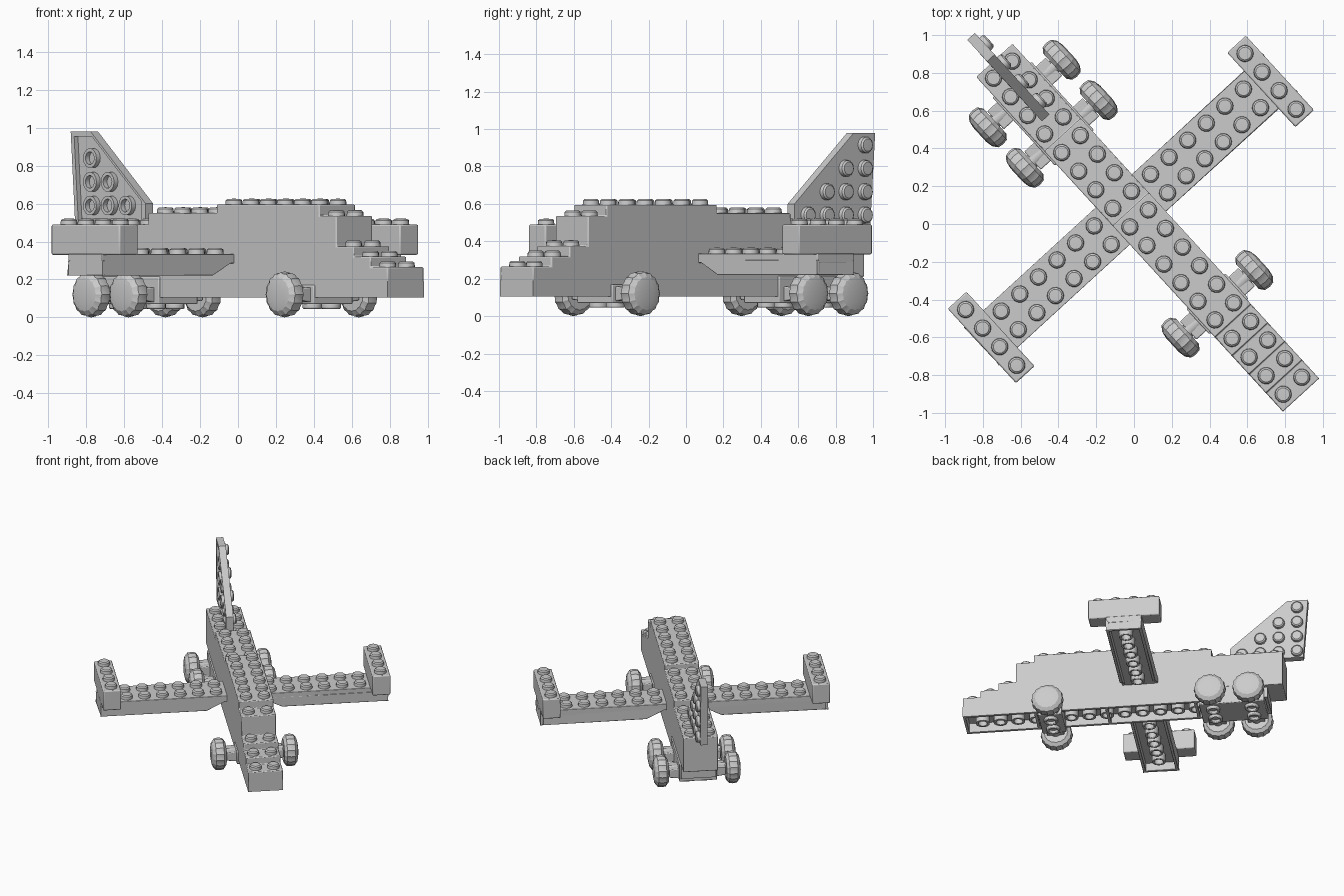
import bpy, bmesh, math
from mathutils import Matrix, Vector

cube = bpy.data.objects.get("Cube")
if cube:
    bpy.data.objects.remove(cube, do_unlink=True)

# One plain grey plastic
grey = bpy.data.materials.new("light_grey_plastic")
grey.use_nodes = True
colour = (0.6, 0.6, 0.6, 1)
grey.diffuse_color = colour
grey.node_tree.nodes["Principled BSDF"].inputs["Base Color"].default_value = colour

# Built nose along +x, then the whole aircraft is turned to its heading
HEADING = Matrix.Rotation(math.radians(-47.5), 4, 'Z') @ Matrix.Translation((0, 0.04, 0))
P = 0.1335           # stud pitch
NOSE = 1.265
UP = Matrix.Identity(4)
LEFT = Matrix.Rotation(math.radians(-90), 4, 'X')   # lathe axis to +y
STUD = [(0, 0.031), (0.034, 0.03), (0.043, 0.022), (0.046, -0.01), (0, -0.01)]


def finish(name, bm, bevel=0.0, angle=35):
    bmesh.ops.remove_doubles(bm, verts=bm.verts, dist=0.00001)
    bmesh.ops.recalc_face_normals(bm, faces=bm.faces)
    bm.transform(HEADING)
    mesh = bpy.data.meshes.new(name)
    bm.to_mesh(mesh)
    bm.free()
    mesh.materials.append(grey)
    obj = bpy.data.objects.new(name, mesh)
    bpy.context.collection.objects.link(obj)
    if bevel:
        mod = obj.modifiers.new("soft_edges", 'BEVEL')
        mod.width, mod.segments, mod.limit_method = bevel, 2, 'ANGLE'
    bpy.ops.object.select_all(action='DESELECT')
    obj.select_set(True)
    bpy.context.view_layer.objects.active = obj
    bpy.ops.object.shade_smooth_by_angle(angle=math.radians(angle))
    return obj


def box(bm, lo, hi):
    size = [b - a for a, b in zip(lo, hi)]
    mid = [(a + b) / 2 for a, b in zip(lo, hi)]
    bmesh.ops.create_cube(bm, size=1, matrix=Matrix.Translation(mid) @ Matrix.Diagonal((*size, 1)))


def prism(bm, points, lo, hi, along='y'):
    """Extrude a side profile across y, or a front profile along x."""
    place = (lambda a, z, t: (a, t, z)) if along == 'y' else (lambda a, z, t: (t, a, z))
    ends = [[bm.verts.new(place(a, z, t)) for a, z in points] for t in (lo, hi)]
    n = len(points)
    for ring in ends:
        bm.faces.new(ring)
    for i in range(n):
        j = (i + 1) % n
        bm.faces.new((ends[0][i], ends[0][j], ends[1][j], ends[1][i]))


def lathe(bm, profile, centre, axis=UP, n=14, closed=False, tread=1.0):
    """Turn a radius/height profile; tread shrinks every other spoke."""
    m = Matrix.Translation(centre) @ axis
    rings = []
    for i in range(n):
        a, k = math.tau * i / n, tread if i % 2 else 1.0
        rings.append([bm.verts.new(m @ Vector((r * k * math.cos(a), r * k * math.sin(a), h)))
                      for r, h in profile])
    for i in range(n):
        a, b = rings[i], rings[(i + 1) % n]
        for j in range(len(profile) if closed else len(profile) - 1):
            k = (j + 1) % len(profile)
            bm.faces.new((a[j], b[j], b[k], a[k]))


def tube(bm, centre, height, outer=0.052, inner=0.034, axis=UP):
    lathe(bm, [(outer, 0), (outer, height), (inner, height), (inner, 0)], centre, axis, closed=True)


# Fuselage: stepped body, one height for each row of studs from nose to tail
heights = [0.265, 0.32, 0.375, 0.535] + [0.595] * 6 + [0.55] * 4 + [0.49] * 4
half = 0.13
tail = NOSE - P * len(heights)
profile = [(NOSE, 0.18)]
for k, h in enumerate(heights):
    for u in (NOSE - P * k, NOSE - P * (k + 1)):
        if len(profile) > 1 and profile[-1][1] == h:
            profile.pop() if profile[-2][1] == h else None
        profile.append((u, h))
clean = [p for i, p in enumerate(profile) if p not in profile[:i]]
bm = bmesh.new()
prism(bm, clean + [(tail, 0.21), (tail + P, 0.21), (tail + P, 0.18)], -half, half)
finish("fuselage", bm, 0.006)

# Open underside: rim walls, dividers and tubes
bm = bmesh.new()
for s in (-1, 1):
    y = sorted((s * half, s * (half - 0.022)))
    box(bm, (tail + P, y[0], 0.105), (NOSE, y[1], 0.19))
for k in (0, 4, 8, 13, 17):
    u = NOSE - P * k
    box(bm, (u - 0.02, -half, 0.105), (u, half, 0.19))
for k in range(1, 17):
    tube(bm, (NOSE - P * k, 0, 0.11), 0.08)
finish("fuselage_underside", bm)

bm = bmesh.new()
for k, h in enumerate(heights):
    for s in (-1, 1):
        lathe(bm, STUD, (NOSE - P * (k + 0.5), s * P / 2, h))
finish("fuselage_studs", bm)

# Wings with sloped roots, hollow below, and upright end bricks
WU, TIP = -0.068, 1.07
for s, side in ((1, "left"), (-1, "right")):
    bm = bmesh.new()
    prism(bm, [(s * 0.12, 0.335), (s * TIP, 0.335), (s * TIP, 0.285), (s * 0.12, 0.285)],
          WU - P, WU + P, 'x')
    for lo, hi in ((WU - P, WU - P + 0.022), (WU + P - 0.022, WU + P)):
        prism(bm, [(s * 0.12, 0.3), (s * TIP, 0.3), (s * TIP, 0.22), (s * 0.28, 0.22)], lo, hi, 'x')
    y = sorted((s * TIP, s * (TIP - 0.022)))
    box(bm, (WU - P, y[0], 0.22), (WU + P, y[1], 0.3))
    for j in range(1, 7):
        tube(bm, (WU, s * (TIP - P * j), 0.225), 0.07)
    finish(side + "_wing", bm, 0.004)

    bm = bmesh.new()
    y = sorted((s * TIP, s * (TIP - P)))
    box(bm, (WU - 2 * P, y[0], 0.33), (WU + 2 * P, y[1], 0.49))
    finish(side + "_wing_end", bm, 0.008)

    bm = bmesh.new()
    for j in range(1, 7):
        for t in (-1, 1):
            lathe(bm, STUD, (WU + t * P / 2, s * (TIP - P * (j + 0.5)), 0.335))
    for j in range(4):
        lathe(bm, STUD, (WU + P * (j - 1.5), s * (TIP - P / 2), 0.49))
    finish(side + "_wing_studs", bm)

# Tail fin: studded plate on the left face, rimmed and ringed on the right
fin = [(-1.28, 0.49), (-1.315, 0.98), (-1.16, 0.98), (-0.73, 0.6), (-0.73, 0.49)]
bm = bmesh.new()
prism(bm, fin, -0.005, 0.022)
middle = (sum(p[0] for p in fin) / 5, sum(p[1] for p in fin) / 5)
inset = [tuple(a + (m - a) * 0.1 for a, m in zip(p, middle)) for p in fin]
for i in range(len(fin)):
    j = (i + 1) % len(fin)
    prism(bm, [fin[i], fin[j], inset[j], inset[i]], -0.032, 0)
finish("tail_fin", bm)

bm = bmesh.new()
for row in range(4):
    for col in range(4 - row):
        u, z = -1.235 + 0.138 * col, 0.54 + 0.125 * row
        lathe(bm, STUD, (u, 0.022, z), LEFT)
        if col < 3 - row:
            tube(bm, (u + 0.07, -0.033, z + 0.05), 0.035, axis=LEFT)
finish("tail_fin_studs", bm)

# Landing gear: carrier blocks, flared brackets, axles and treaded wheels
TYRE = [(0, 0.056), (0.05, 0.058), (0.09, 0.05), (0.116, 0.03), (0.121, 0),
        (0.116, -0.03), (0.09, -0.05), (0, -0.05)]
HUB = 0.265
bm = bmesh.new()
box(bm, (0.52, -0.14, 0.07), (0.70, 0.14, 0.17))
box(bm, (-1.0, -0.14, 0.07), (-0.51, 0.14, 0.215))
for u in (0.61, -0.61, -0.90):
    for s in (-1, 1):
        bracket = [(s * 0.1, 0.16), (s * 0.21, 0.155), (s * 0.21, 0.09), (s * 0.1, 0.075)]
        prism(bm, bracket, u - 0.065, u + 0.065, 'x')
    lathe(bm, [(0, -0.25), (0.04, -0.25), (0.04, 0.25), (0, 0.25)], (u, 0, 0.122), LEFT)
    for t in (-1, 1):
        tube(bm, (u, t * P / 2, 0.045), 0.03)
finish("landing_gear", bm, 0.006)

for u, place in ((0.61, "front"), (-0.61, "middle"), (-0.90, "rear")):
    for s, side in ((1, "left"), (-1, "right")):
        bm = bmesh.new()
        axis = LEFT if s > 0 else Matrix.Rotation(math.radians(90), 4, 'X')
        lathe(bm, TYRE, (u, s * HUB, 0.121), axis, n=32, tread=0.95)
        finish(place + "_" + side + "_wheel", bm, angle=25)
